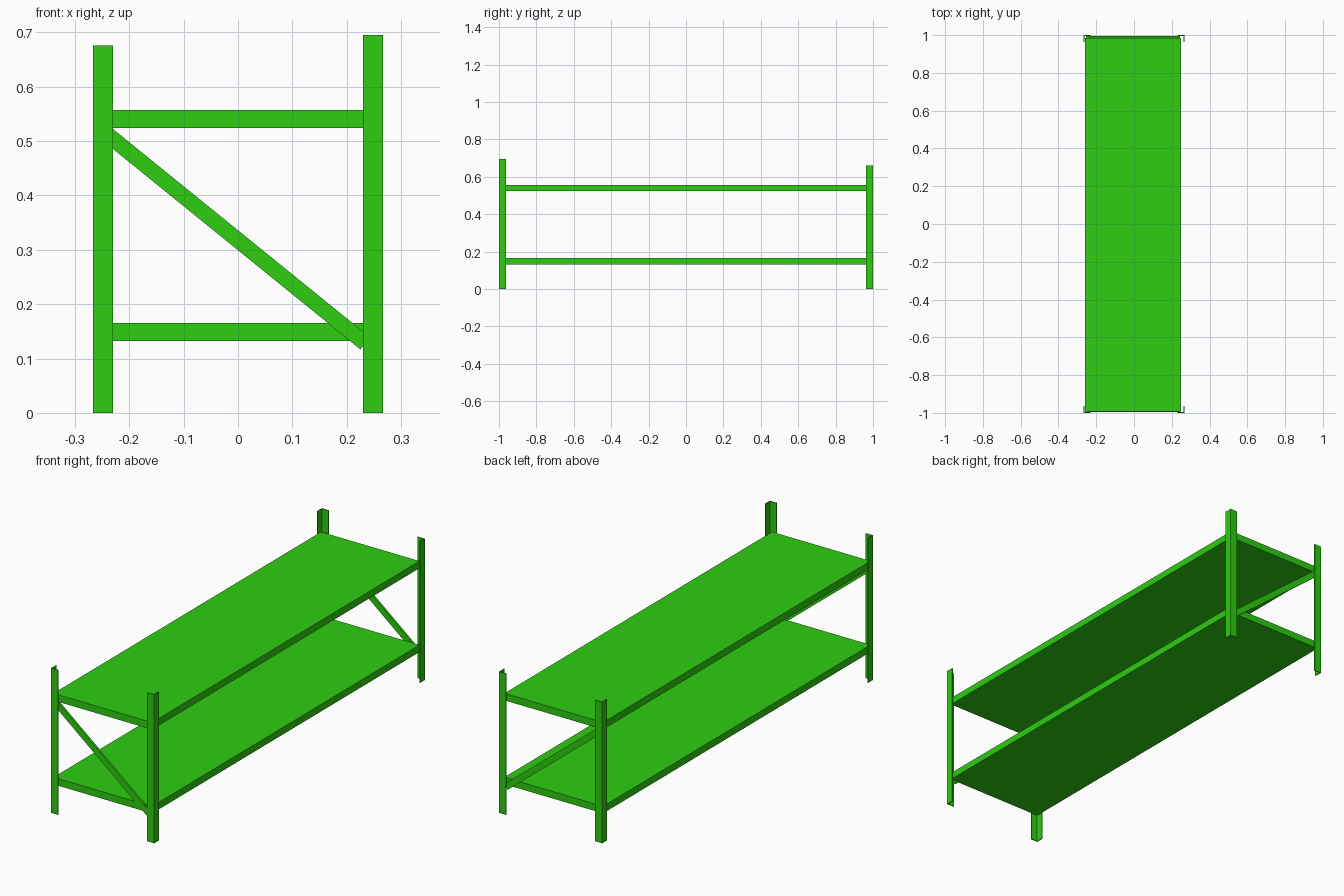
import bpy
import bmesh
from math import atan2, hypot
from mathutils import Matrix, Vector

cube = bpy.data.objects.get("Cube")
if cube:
    bpy.data.objects.remove(cube, do_unlink=True)

green = bpy.data.materials.new("bright_green_paint")
green.use_nodes = True
GREEN = (0.027, 0.61, 0.005, 1)
green.diffuse_color = GREEN
green.node_tree.nodes["Principled BSDF"].inputs["Base Color"].default_value = GREEN

HALF_X, HALF_Y = 0.267, 1.0
FLANGE, GAUGE = 0.037, 0.004


def finish(name, bm):
    bmesh.ops.recalc_face_normals(bm, faces=bm.faces)
    mesh = bpy.data.meshes.new(name)
    bm.to_mesh(mesh)
    bm.free()
    mesh.materials.append(green)
    obj = bpy.data.objects.new(name, mesh)
    bpy.context.collection.objects.link(obj)
    return obj


def box(name, low, high):
    low, high = Vector(low), Vector(high)
    bm = bmesh.new()
    bmesh.ops.create_cube(bm, size=1, matrix=Matrix.Translation((low + high) / 2)
                          @ Matrix.Diagonal((*(high - low), 1)))
    return finish(name, bm)


def angle_post(name, sx, sy, height):
    """L-section upright with its corner facing outwards."""
    f, g = FLANGE, GAUGE
    section = [(0, 0), (f, 0), (f, g), (g, g), (g, f), (0, f)]
    bm = bmesh.new()
    verts = [bm.verts.new((sx * (HALF_X - a), sy * (HALF_Y - b), 0)) for a, b in section]
    face = bm.faces.new(verts)
    top = bmesh.ops.extrude_face_region(bm, geom=[face])["geom"]
    bmesh.ops.translate(bm, vec=(0, 0, height),
                        verts=[v for v in top if isinstance(v, bmesh.types.BMVert)])
    return finish(name, bm)


def brace(name, y, start, end, width, depth):
    """Flat diagonal bar in an end frame."""
    dx, dz = end[0] - start[0], end[1] - start[1]
    obj = box(name, (-hypot(dx, dz) / 2, -depth / 2, -width / 2),
              (hypot(dx, dz) / 2, depth / 2, width / 2))
    obj.location = ((start[0] + end[0]) / 2, y, (start[1] + end[1]) / 2)
    obj.rotation_euler.y = -atan2(dz, dx)
    return obj


# Corner uprights
angle_post("front_left_post", 1, -1, 0.695)
angle_post("front_right_post", -1, -1, 0.676)
angle_post("back_left_post", 1, 1, 0.66)
angle_post("back_right_post", -1, 1, 0.66)

# Shelves
for name, z in (("lower_shelf", 0.132), ("upper_shelf", 0.524)):
    box(name, (-0.26, -0.992, z), (0.25, 0.984, z + 0.033))

# Diagonal end braces
for name, y in (("front_brace", -0.991), ("back_brace", 0.99)):
    brace(name, y, (-0.245, 0.516), (0.234, 0.128), 0.0286, 0.01)
